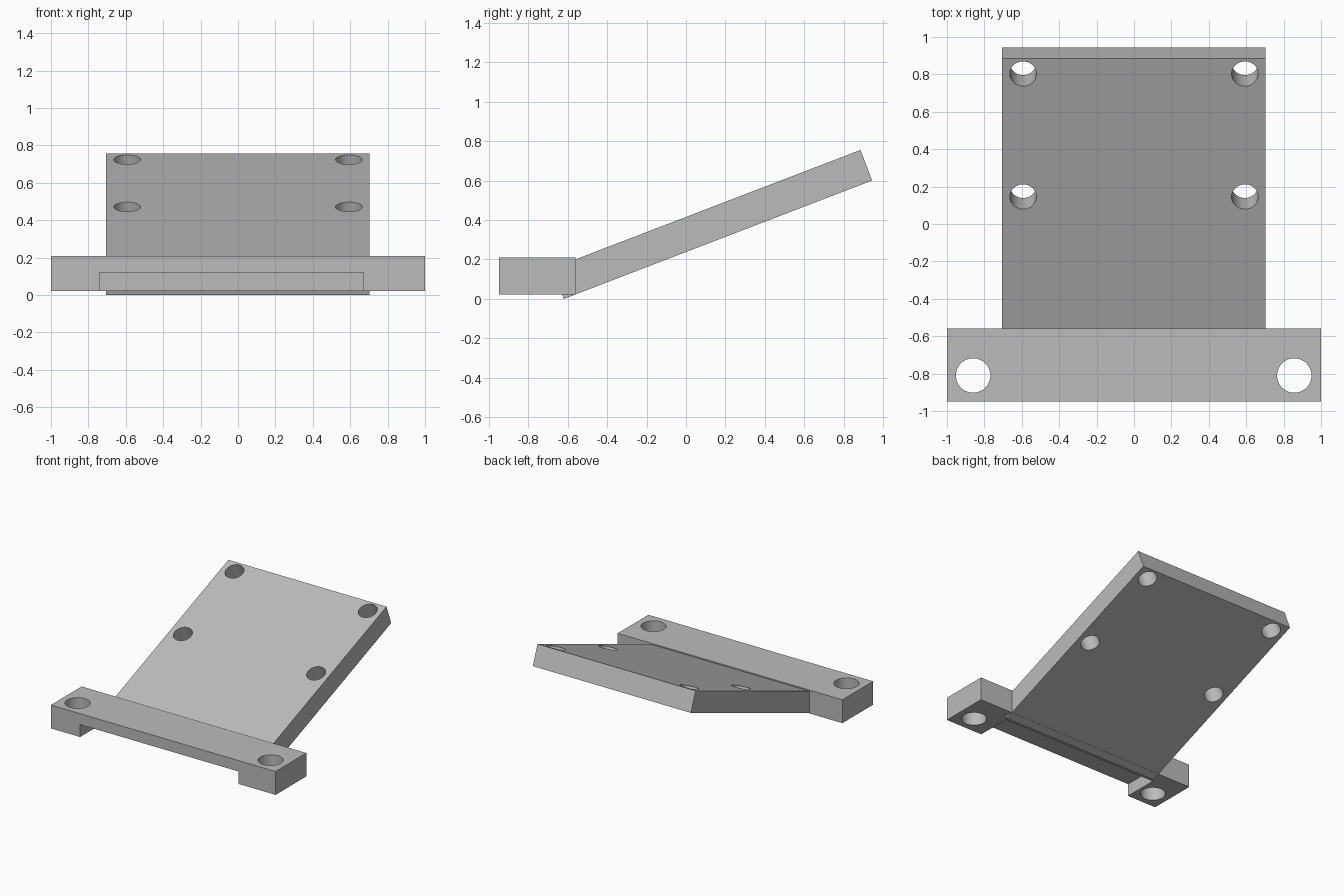
import bpy
import math
from mathutils import Vector

cube = bpy.data.objects.get("Cube")
if cube:
    bpy.data.objects.remove(cube, do_unlink=True)

grey = bpy.data.materials.new("plain grey")
grey.use_nodes = True
colour = (0.5, 0.5, 0.5, 1)
grey.diffuse_color = colour
grey.node_tree.nodes["Principled BSDF"].inputs["Base Color"].default_value = colour


def box(name, low, high):
    low, high = Vector(low), Vector(high)
    bpy.ops.mesh.primitive_cube_add(size=1, location=(low + high) / 2)
    ob = bpy.context.object
    ob.name = name
    ob.scale = high - low
    bpy.ops.object.transform_apply(location=True, rotation=False, scale=True)
    ob.data.materials.append(grey)
    return ob


def drill(x, y, radius):
    bpy.ops.mesh.primitive_cylinder_add(vertices=64, radius=radius, depth=2, location=(x, y, 0))
    ob = bpy.context.object
    ob.name = "hole_cutter"
    ob.data.materials.append(grey)
    return ob


def cut(target, cutters):
    bpy.ops.object.select_all(action="DESELECT")
    bpy.context.view_layer.objects.active = target
    target.select_set(True)
    for cutter in cutters:
        mod = target.modifiers.new("cut", "BOOLEAN")
        mod.operation = "DIFFERENCE"
        mod.solver = "EXACT"
        mod.object = cutter
        bpy.ops.object.modifier_apply(modifier=mod.name)
        bpy.data.objects.remove(cutter, do_unlink=True)
    bpy.ops.object.shade_smooth_by_angle(angle=math.radians(30))


# Mounting bar with a shallow recess under its front and a bolt hole at each end
bar = box("mounting_bar", (-1, -0.95, 0.022), (1, -0.56, 0.21))
recess = box("recess_cutter", (-0.74, -1.1, -0.1), (0.67, -0.668, 0.122))
cut(bar, [recess] + [drill(x, -0.81, 0.092) for x in (-0.86, 0.857)])

# Sloping plate, drilled flat and then tilted about its lower front edge
plate = box("sloping_plate", (-0.705, 0, 0), (0.702, 1.676, 0.166))
cut(plate, [drill(x, y, 0.071) for x in (-0.593, 0.593) for y in (0.884, 1.588)])
plate.rotation_euler.x = math.radians(21)
plate.location = (0, -0.62, 0)
